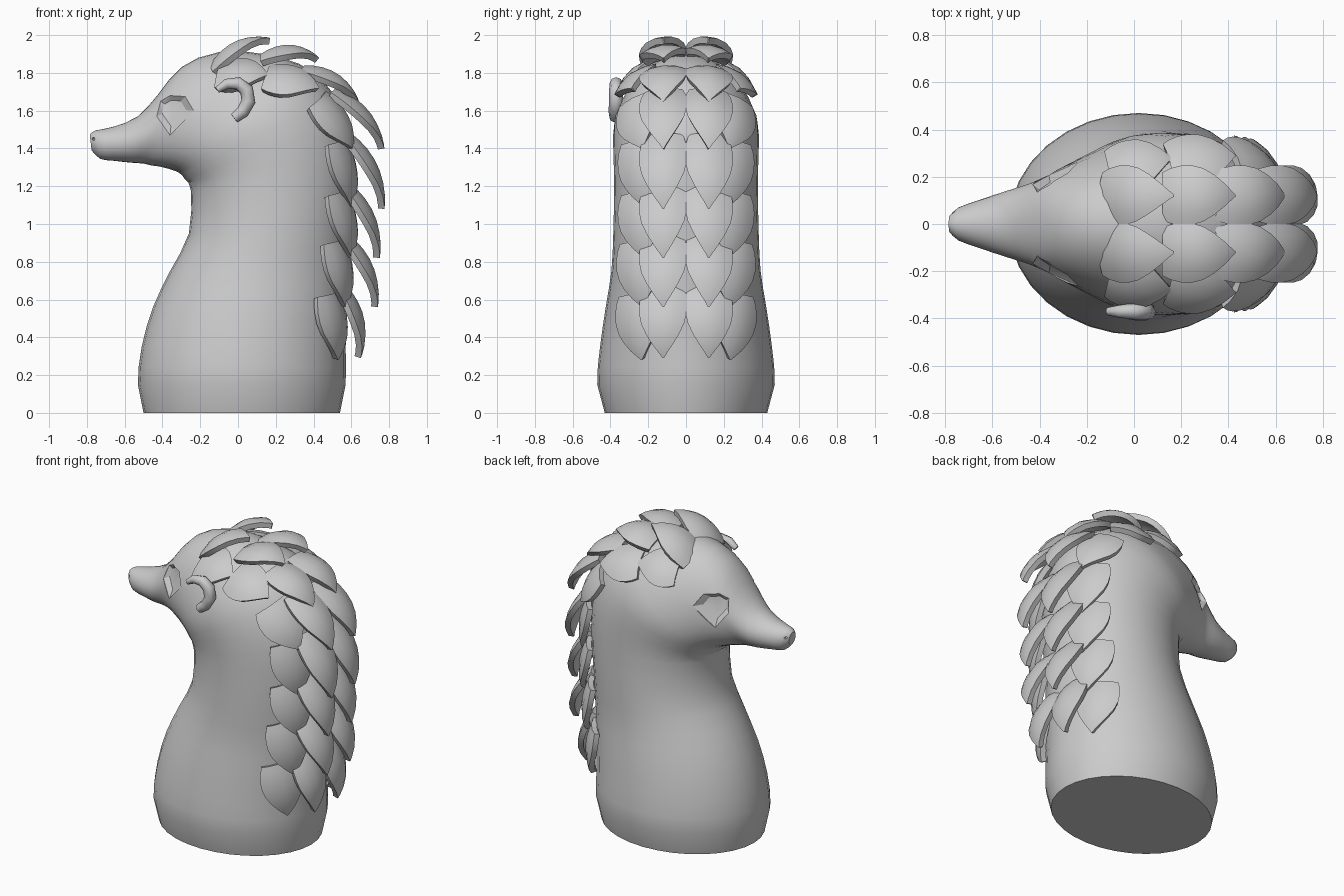
import bpy, bmesh, math
from mathutils import Vector
from mathutils.bvhtree import BVHTree

if "Cube" in bpy.data.objects:
    bpy.data.objects.remove(bpy.data.objects["Cube"])


def smooth(ob, angle):
    bpy.ops.object.select_all(action='DESELECT')
    ob.select_set(True)
    bpy.context.view_layer.objects.active = ob
    bpy.ops.object.shade_smooth_by_angle(angle=math.radians(angle))


def make_object(name, verts, faces, angle=35):
    me = bpy.data.meshes.new(name)
    me.from_pydata([tuple(v) for v in verts], [], faces)
    bm = bmesh.new()
    bm.from_mesh(me)
    bmesh.ops.recalc_face_normals(bm, faces=bm.faces)
    bm.to_mesh(me)
    bm.free()
    ob = bpy.data.objects.new(name, me)
    bpy.context.collection.objects.link(ob)
    smooth(ob, angle)
    return ob


# Body: rings fan from the base to the snout (front x,z, back x,z, half width)
RINGS = [
    (-.50, 0, .54, 0, .43), (-.53, .15, .57, .15, .47), (-.51, .35, .57, .35, .455),
    (-.45, .56, .58, .56, .425), (-.36, .75, .59, .75, .395), (-.26, .95, .60, .95, .385),
    (-.25, 1.18, .62, 1.25, .38), (-.28, 1.235, .58, 1.55, .385), (-.31, 1.27, .43, 1.78, .38),
    (-.36, 1.29, .20, 1.89, .325), (-.42, 1.305, -.10, 1.91, .25), (-.46, 1.31, -.30, 1.83, .195),
    (-.50, 1.32, -.42, 1.69, .165), (-.57, 1.325, -.53, 1.57, .137), (-.66, 1.335, -.66, 1.515, .10),
    (-.73, 1.345, -.755, 1.495, .07), (-.775, 1.39, -.785, 1.475, .035)]
rings = [RINGS[0]]
for i in range(1, len(RINGS) - 1):
    a, b, c = RINGS[i - 1], RINGS[i], RINGS[i + 1]
    d = RINGS[min(i + 2, len(RINGS) - 1)]
    rings.append(b)
    rings.append(tuple((-p + 9 * q + 9 * r - s) / 16 for p, q, r, s in zip(a, b, c, d)))
rings.append(RINGS[-1])

N = 32
verts, faces = [], []
for fx, fz, bx, bz, w in rings:
    for k in range(N):
        t = 2 * math.pi * k / N
        c = math.cos(t) / 2
        verts.append(((fx + bx) / 2 + (bx - fx) * c, w * math.sin(t), (fz + bz) / 2 + (bz - fz) * c))
for r in range(len(rings) - 1):
    for k in range(N):
        j = (k + 1) % N
        faces.append((r * N + k, r * N + j, (r + 1) * N + j, (r + 1) * N + k))
faces += [tuple(range(N)), tuple(range(len(verts) - N, len(verts)))]
bvh = BVHTree.FromPolygons(verts, faces)
body = make_object("body", verts, faces)


def surface_y(x, z):
    hit = bvh.ray_cast(Vector((x, -2, z)), Vector((0, 1, 0)))[0]
    return -hit.y if hit else 0


def cut(cutter):
    mod = body.modifiers.new(cutter.name, 'BOOLEAN')
    mod.object = cutter
    mod.solver = 'EXACT'
    bpy.context.view_layer.objects.active = body
    bpy.ops.object.modifier_apply(modifier=mod.name)
    bpy.data.objects.remove(cutter)


# Eye sockets and nostrils: faceted pits sunk into the surface
EYE = [(-.43, 1.57), (-.41, 1.65), (-.36, 1.68), (-.28, 1.675), (-.235, 1.60), (-.36, 1.47)]


def socket(name, outline, depth, side):
    n = len(outline)
    cx, cz = (sum(p[i] for p in outline) / n for i in (0, 1))
    inner = [(cx + (x - cx) * .65, cz + (z - cz) * .65) for x, z in outline]
    vs = [(x, side * (surface_y(x, z) - depth), z) for x, z in inner]
    vs += [(x, side * (surface_y(x, z) + .001), z) for x, z in outline]
    vs += [(x, side * .6, z) for x, z in outline]
    vs.append((cx, side * (surface_y(cx, cz) - depth * 1.3), cz))
    fs = [(i, (i + 1) % n, 3 * n) for i in range(n)]
    for r in (0, n):
        for i in range(n):
            j = (i + 1) % n
            fs += [(r + i, r + j, r + n + j), (r + i, r + n + j, r + n + i)]
    fs.append(tuple(range(2 * n, 3 * n)))
    cut(make_object(name, vs, fs))


nostril = [(-.765 + .008 * math.cos(a), 1.45 + .008 * math.sin(a))
           for a in (math.pi * k / 3 for k in range(6))]
for side in (-1, 1):
    socket("eye_cutter", EYE, .035, side)
    socket("nostril_cutter", nostril, .012, side)
smooth(body, 22)

# Ear: tapered curl on one side only
cu = bpy.data.curves.new("ear", 'CURVE')
cu.dimensions = '3D'
cu.bevel_depth = .034
cu.bevel_resolution = 2
cu.use_fill_caps = True
EAR = [(-.11, 1.71, .5), (-.06, 1.742, .8), (.0, 1.745, 1), (.045, 1.71, 1.1),
       (.055, 1.65, 1.1), (.025, 1.595, 1), (-.02, 1.56, .8)]
sp = cu.splines.new('POLY')
sp.points.add(len(EAR) - 1)
for p, (x, z, r) in zip(sp.points, EAR):
    p.co = (x, -max(surface_y(x, z) + .025, .37), z, 1)
    p.radius = r
ear = bpy.data.objects.new("ear", cu)
bpy.context.collection.objects.link(ear)

# Scales: crowned leaf plates, mirrored to both sides
OUTLINE = [(0, .8), (.12, .93), (.25, 1), (.4, 1), (.55, .9), (.7, .68), (.85, .38), (.95, .14), (1, .03)]
US = [-1, -.6, 0, .6, 1]


def scale_plate(name, root, tip, half, bulge, turn):
    root, tip = Vector(root), Vector(tip)
    axis = (tip - root).normalized()
    mid = (root + tip) / 2
    out = mid - Vector((.1, 0, min(mid.z, 1.45)))
    out.y *= turn
    out = (out - axis * out.dot(axis)).normalized()
    side = axis.cross(out)
    vs = []
    for v, w in OUTLINE:
        for u in US:
            h = bulge * 4 * v * (1 - v) - .3 * half * (u * w) ** 2
            vs.append(root.lerp(tip, v) + side * (u * w * half) + out * h)
    m = len(US)
    fs = [(r * m + k, r * m + k + 1, (r + 1) * m + k + 1, (r + 1) * m + k)
          for r in range(len(OUTLINE) - 1) for k in range(m - 1)]
    ob = make_object(name, vs, fs)
    if ob.data.polygons[14].normal.dot(out) < 0:
        ob.data.flip_normals()
    sol = ob.modifiers.new("thickness", 'SOLIDIFY')
    sol.thickness = .035
    sol.offset = -1
    mir = ob.modifiers.new("mirror", 'MIRROR')
    mir.use_axis = (False, True, False)
    mir.use_mirror_merge = False
    # crisp rim between the crown and the edge band
    for e in ob.data.edges:
        if e.use_edge_sharp:
            e.use_edge_sharp = False
    split = ob.modifiers.new("crisp_rim", 'EDGE_SPLIT')
    split.split_angle = math.radians(40)


INNER = [(.57, .68, .65, .29), (.58, .95, .74, .56), (.59, 1.22, .75, .82),
         (.60, 1.48, .775, 1.08), (.52, 1.72, .775, 1.40), (.35, 1.84, .64, 1.65),
         (.12, 1.90, .43, 1.88), (-.15, 1.84, .17, 1.985)]
for rx, rz, tx, tz in INNER:
    scale_plate("inner_scale", (rx, .12, rz), (tx, .12, tz), .127, .06, .5)
OUTER = [((.50, .28, .63), (.53, .235, .28)), ((.53, .27, .91), (.57, .23, .56)),
         ((.55, .26, 1.17), (.60, .22, .82)), ((.55, .26, 1.44), (.60, .22, 1.09)),
         ((.44, .28, 1.67), (.61, .23, 1.40)), ((.15, .27, 1.80), (.43, .29, 1.72)),
         ((-.11, .24, 1.81), (.16, .28, 1.79))]
for root, tip in OUTER:
    scale_plate("outer_scale", root, tip, .135, .035, 1)
